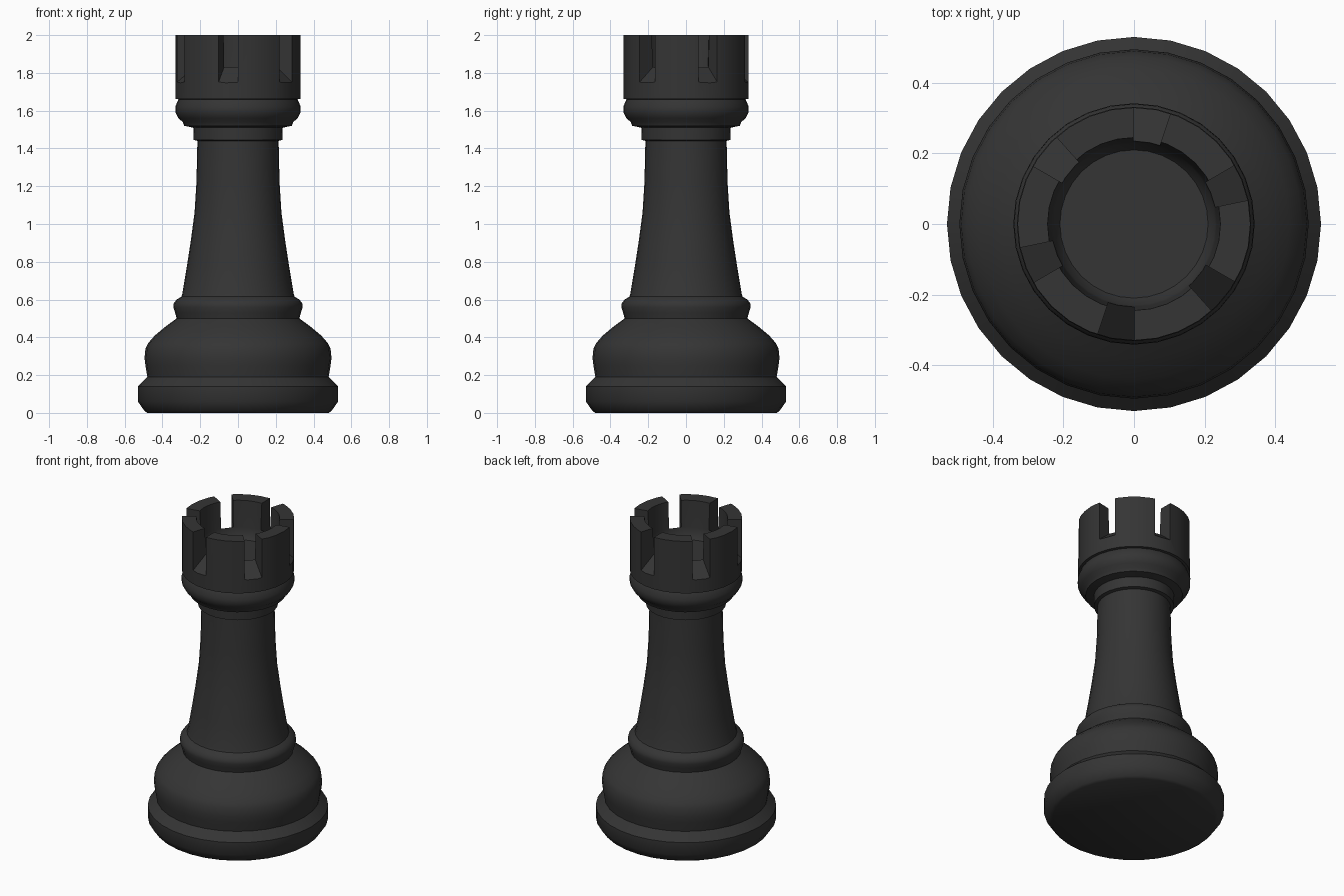
import bpy, bmesh, math

if "Cube" in bpy.data.objects:
    bpy.data.objects.remove(bpy.data.objects["Cube"])

SEGMENTS = 32


def new_object(name, bm):
    bmesh.ops.recalc_face_normals(bm, faces=bm.faces)
    mesh = bpy.data.meshes.new(name)
    bm.to_mesh(mesh)
    bm.free()
    obj = bpy.data.objects.new(name, mesh)
    bpy.context.collection.objects.link(obj)
    return obj


def lathe(name, profile):
    """Revolve (radius, z) points around z, closing both ends with discs."""
    bm = bmesh.new()
    rings = []
    for r, z in profile:
        rings.append([bm.verts.new((r * math.cos(i * math.tau / SEGMENTS),
                                    r * math.sin(i * math.tau / SEGMENTS), z))
                      for i in range(SEGMENTS)])
    for low, high in zip(rings, rings[1:]):
        for i in range(SEGMENTS):
            j = (i + 1) % SEGMENTS
            bm.faces.new((low[i], low[j], high[j], high[i]))
    bm.faces.new(rings[0][::-1])
    bm.faces.new(rings[-1])
    return new_object(name, bm)


def slot_cutters(name, count, first_angle, half_angle):
    """Radial wedges whose floors slope down towards the outside."""
    bm = bmesh.new()
    section = [(0.20, 1.86), (0.42, 1.675), (0.42, 2.1), (0.20, 2.1)]
    for k in range(count):
        mid = first_angle + k * 360 / count
        sides = []
        for a in (math.radians(mid - half_angle), math.radians(mid + half_angle)):
            sides.append([bm.verts.new((r * math.cos(a), r * math.sin(a), z))
                          for r, z in section])
        a, b = sides
        bm.faces.new(a)
        bm.faces.new(b[::-1])
        for i in range(4):
            j = (i + 1) % 4
            bm.faces.new((a[i], b[i], b[j], a[j]))
    return new_object(name, bm)


profile = [
    # foot
    (0.48, 0), (0.495, 0.01), (0.53, 0.06), (0.53, 0.14), (0.49, 0.18), (0.48, 0.19),
    # bulging base
    (0.49, 0.25), (0.495, 0.29), (0.49, 0.34), (0.475, 0.37), (0.44, 0.41), (0.38, 0.46),
    (0.325, 0.50),
    # lower collar
    (0.333, 0.53), (0.342, 0.56), (0.34, 0.58), (0.325, 0.60), (0.30, 0.615),
    # tapering shaft
    (0.295, 0.63), (0.27, 0.78), (0.25, 0.91), (0.23, 1.06), (0.22, 1.22), (0.215, 1.44),
    # upper collars
    (0.235, 1.445), (0.237, 1.51), (0.285, 1.52), (0.293, 1.54), (0.315, 1.56),
    (0.331, 1.59), (0.332, 1.62), (0.32, 1.65), (0.315, 1.66),
    # crown wall and the pocket inside it
    (0.33, 1.663), (0.33, 2.0), (0.245, 2.0), (0.235, 1.83), (0.23, 1.79), (0.21, 1.76),
]

tower = lathe("tower", profile)
cutters = slot_cutters("slot_cutters", 6, 21, 9.2)
cutters.hide_render = True

# cut the six slots through the crown
cut = tower.modifiers.new("slots", "BOOLEAN")
cut.operation = "DIFFERENCE"
cut.solver = "EXACT"
cut.object = cutters
bpy.context.view_layer.objects.active = tower
tower.select_set(True)
bpy.ops.object.modifier_apply(modifier=cut.name)
bpy.data.objects.remove(cutters)

# dark finish
dark = bpy.data.materials.new("dark_finish")
dark.diffuse_color = (0.035, 0.035, 0.035, 1)
dark.use_nodes = True
dark.node_tree.nodes["Principled BSDF"].inputs["Base Color"].default_value = dark.diffuse_color
tower.data.materials.clear()
tower.data.materials.append(dark)

bpy.ops.object.shade_smooth_by_angle(angle=math.radians(40))
